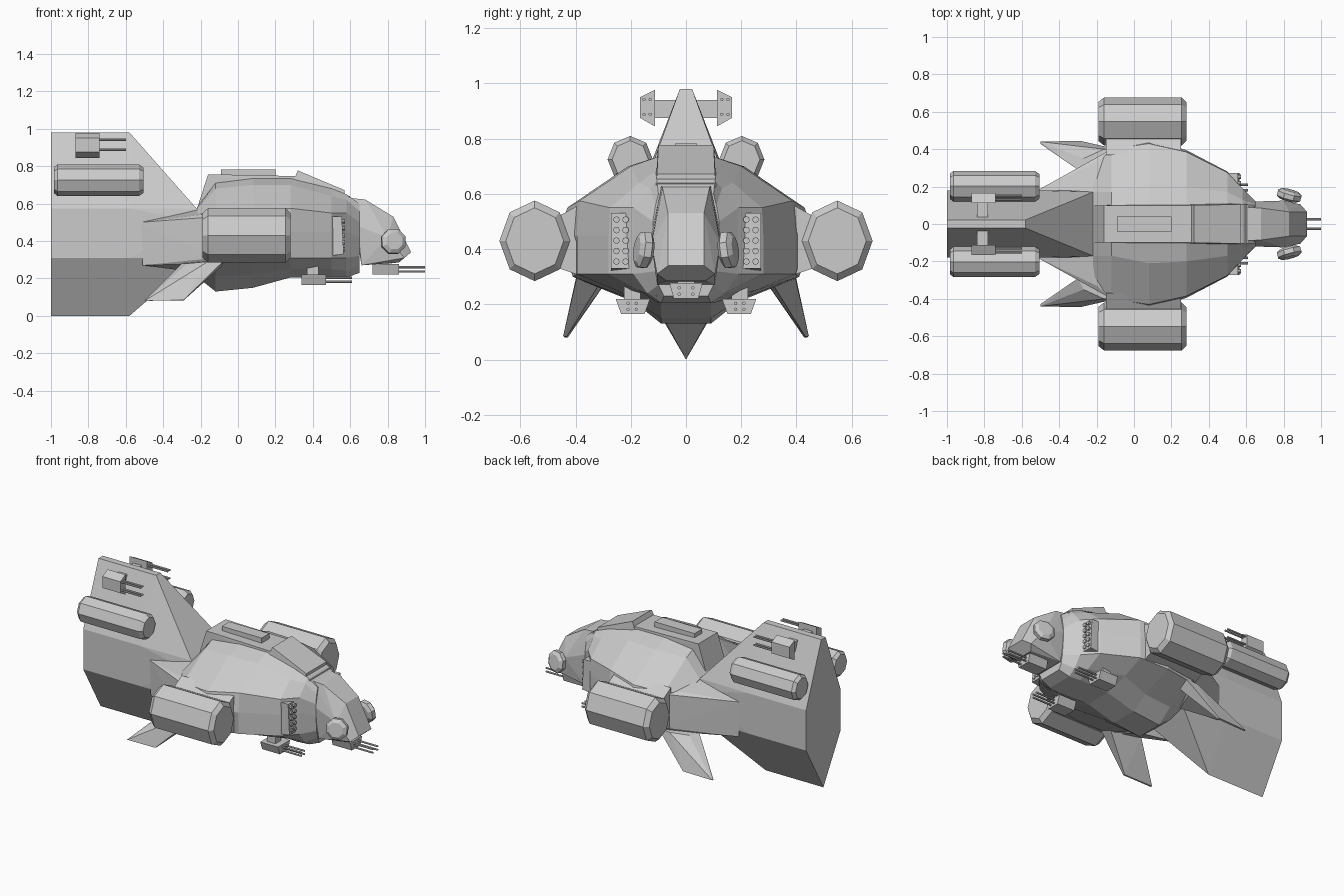
import bpy, bmesh
from math import sin, cos, pi, radians
from mathutils import Matrix

if "Cube" in bpy.data.objects:
    bpy.data.objects.remove(bpy.data.objects["Cube"])


def finish(name, bm, mirror=False):
    bmesh.ops.recalc_face_normals(bm, faces=bm.faces)
    me = bpy.data.meshes.new(name)
    bm.to_mesh(me)
    bm.free()
    ob = bpy.data.objects.new(name, me)
    bpy.context.collection.objects.link(ob)
    if mirror:
        mod = ob.modifiers.new("Mirror", 'MIRROR')
        mod.use_axis = (False, True, False)
        mod.use_mirror_merge = False
    return ob


def sym(pts):
    return pts + [(x, -y, z) for x, y, z in pts if y > 0]


def solid(name, pts, mirror=False):
    """Faceted convex block through the given points."""
    bm = bmesh.new()
    for p in pts:
        bm.verts.new(p)
    bmesh.ops.convex_hull(bm, input=bm.verts)
    bmesh.ops.delete(bm, geom=[v for v in bm.verts if not v.link_faces], context='VERTS')
    bmesh.ops.dissolve_limit(bm, angle_limit=radians(1), verts=bm.verts, edges=bm.edges)
    return finish(name, bm, mirror)


def prism_x(name, x0, x1, sec, mirror=False):
    return solid(name, [(x, y, z) for x in (x0, x1) for y, z in sec], mirror)


def box(name, x0, x1, y0, y1, z0, z1, mirror=False):
    return prism_x(name, x0, x1, [(y0, z0), (y1, z0), (y1, z1), (y0, z1)], mirror)


def add_loft(bm, rings):
    rows = [[bm.verts.new(p) for p in r] for r in rings]
    n = len(rows[0])
    for a, b in zip(rows, rows[1:]):
        for i in range(n):
            j = (i + 1) % n
            bm.faces.new((a[i], a[j], b[j], b[i]))
    bm.faces.new(rows[0][::-1])
    bm.faces.new(rows[-1])


def ring(x, cy, cz, ry, rz, n=8):
    return [(x, cy + ry * cos(2 * pi * i / n), cz + rz * sin(2 * pi * i / n)) for i in range(n)]


def pod(name, stations, cy, cz, ry, rz):
    bm = bmesh.new()
    add_loft(bm, [ring(x, cy, cz, ry * s, rz * s) for x, s in stations])
    return finish(name, bm, True)


def rods(name, x0, x1, r, spots, mirror=False):
    bm = bmesh.new()
    for y, z in spots:
        add_loft(bm, [ring(x0, y, z, r, r), ring(x1, y, z, r, r)])
    return finish(name, bm, mirror)


# Main hull: half sections (y, z) from roof to keel at each x
sections = {
    -0.22: [(.10, .58), (.17, .57), (.30, .53), (.29, .44), (.30, .30), (.18, .24), (.07, .21)],
    -0.12: [(.10, .71), (.17, .68), (.40, .54), (.42, .45), (.39, .29), (.19, .21), (.09, .13)],
    0.08: [(.10, .735), (.21, .70), (.43, .55), (.46, .45), (.41, .30), (.20, .22), (.09, .15)],
    0.28: [(.10, .735), (.20, .70), (.385, .575), (.395, .45), (.395, .31), (.25, .25), (.09, .205)],
    0.50: [(.11, .68), (.17, .64), (.275, .55), (.28, .45), (.28, .31), (.17, .25), (.10, .205)],
    0.58: [(.105, .65), (.13, .62), (.19, .55), (.19, .45), (.19, .31), (.14, .24), (.09, .205)],
    0.65: [(.10, .60), (.11, .56), (.12, .50), (.12, .42), (.11, .32), (.10, .27), (.08, .23)],
}
bm = bmesh.new()
add_loft(bm, [[(x, y, z) for y, z in h] + [(x, -y, z) for y, z in reversed(h)]
              for x, h in sections.items()])
finish("main_hull", bm)

# Roof spine, sloped front plate and hatch
solid("roof_spine", sym([(-.22, .10, .57), (-.16, .10, .757), (.31, .10, .747),
                         (.57, .105, .655), (.57, .105, .5), (-.1, .10, .5)]))
solid("roof_front_plate", sym([(.32, .10, .777), (.57, .105, .672), (.57, .11, .63), (.30, .105, .73)]))
box("roof_hatch", -.09, .20, -.04, .04, .74, .783)

# Tail fin block with keel
tail = [(.022, .98), (.18, .575), (.18, .31), (0, 0)]
solid("tail", sym([(x, y, z) for x in (-1, -.58) for y, z in tail]
                  + [(-.22, .17, .572), (-.22, .18, .5), (-.22, .17, .31), (-.25, 0, .30)]))

# Flared hull sides fairing back along the tail
solid("tail_fairing", [(-.52, .178, .50), (-.51, .178, .27), (-.2, .14, .575), (-.2, .33, .54),
                       (-.12, .40, .53), (-.12, .40, .31), (-.16, .36, .28), (-.2, .19, .23)], True)

# Lower stabiliser fins
solid("lower_fin", [(-.07, .395, .30), (-.07, .31, .28), (-.16, .40, .29), (-.30, .29, .28), (-.27, .35, .28),
                    (-.29, .445, .085), (-.29, .432, .083), (-.5, .44, .08), (-.5, .428, .08)], True)

# Engine pods and their hull mounts
pod("side_pod", [(-.19, .82), (-.16, 1), (.255, 1), (.28, .82)], .548, .43, .128, .146)
solid("side_pod_mount", [(x, y, z) for x in (-.15, .25) for y, z in
                         [(.37, .30), (.37, .57), (.46, .52), (.46, .33)]], True)
pod("tail_pod", [(-.985, .8), (-.965, 1), (-.53, 1), (-.505, .8)], .202, .725, .082, .085)

# Cockpit head
solid("cockpit", sym([(.60, .09, .63), (.68, .085, .622), (.83, .065, .53), (.64, .12, .48),
                      (.80, .125, .42), (.925, .065, .34), (.89, .105, .31), (.86, .07, .285),
                      (.66, .105, .27)]))
box("cockpit_collar", .57, .60, -.108, .108, .23, .64)

# Octagonal sensor discs on the cheeks
bm = bmesh.new()
add_loft(bm, [ring(t, 0, 0, r, r) for t, r in [(-.027, .048), (-.013, .07), (.013, .07), (.027, .048)]])
bm.transform(Matrix.Translation((.83, .153, .397)) @ Matrix.Rotation(radians(75), 4, 'Z')
             @ Matrix.Rotation(radians(-8), 4, 'Y') @ Matrix.Rotation(radians(22.5), 4, 'X'))
finish("sensor_disc", bm, True)

# Missile racks
solid("missile_rack", [(x, y, z) for y in (.20, .272) for x, z in
                       [(.49, .32), (.555, .53), (.565, .33), (.49, .53)]], True)
rods("missile_tubes", .53, .572, .012,
     [(y, .355 + .038 * i) for y in (.219, .252) for i in range(5)], True)

# Tail guns
prism_x("tail_gun", -.87, -.74, [(.113, .845), (.113, .977), (.166, .95), (.166, .875)], True)
box("tail_gun_arm", -.84, -.78, -.12, .12, .875, .94)
rods("tail_gun_barrels", -.75, -.60, .006, [(y, z) for y in (.13, .152) for z in (.888, .942)], True)

# Belly guns
prism_x("belly_gun", .34, .47, [(.13, .22), (.255, .22), (.235, .165), (.15, .165)], True)
box("belly_gun_strut", .37, .43, .165, .225, .21, .29, True)
rods("belly_gun_barrels", .46, .61, .006, [(y, z) for y in (.18, .21) for z in (.182, .204)], True)

# Nose gun
prism_x("nose_gun", .72, .86, [(-.06, .277), (.06, .277), (.045, .222), (-.045, .222)])
box("nose_gun_strut", .75, .82, -.03, .03, .26, .32)
rods("nose_gun_barrels", .85, 1.0, .006, [(y, z) for y in (-.025, .025) for z in (.237, .26)])
